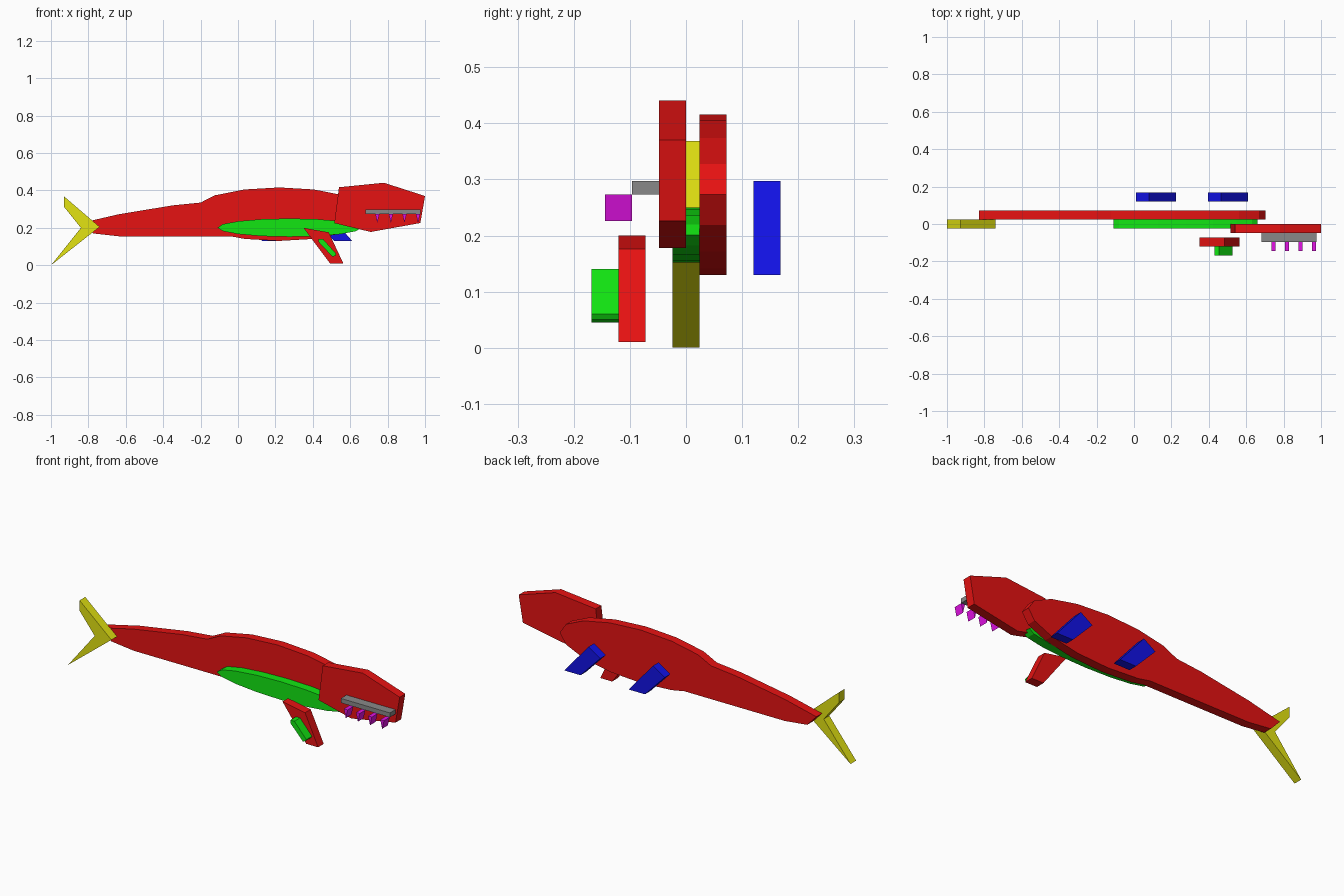
import bpy
import bmesh
import math

if "Cube" in bpy.data.objects:
    bpy.data.objects.remove(bpy.data.objects["Cube"])

T = 0.048  # common plate thickness


def material(name, rgb):
    m = bpy.data.materials.new(name)
    m.diffuse_color = (*rgb, 1.0)
    m.use_nodes = True
    m.node_tree.nodes["Principled BSDF"].inputs["Base Color"].default_value = m.diffuse_color
    return m


RED = material("red", (0.79, 0.006, 0.006))
GREEN = material("green", (0.006, 0.79, 0.006))
BLUE = material("blue", (0.006, 0.006, 0.79))
YELLOW = material("yellow", (0.77, 0.77, 0.006))
MAGENTA = material("magenta", (0.77, 0.006, 0.79))
GREY = material("grey", (0.25, 0.25, 0.25))


def plate(name, outline, y, mat, depth=T):
    """Extrude an (x, z) outline from y towards the back by depth."""
    bm = bmesh.new()
    face = bm.faces.new([bm.verts.new((x, y, z)) for x, z in outline])
    res = bmesh.ops.extrude_face_region(bm, geom=[face])
    verts = [g for g in res["geom"] if isinstance(g, bmesh.types.BMVert)]
    bmesh.ops.translate(bm, verts=verts, vec=(0, depth, 0))
    bmesh.ops.recalc_face_normals(bm, faces=bm.faces)
    mesh = bpy.data.meshes.new(name)
    bm.to_mesh(mesh)
    bm.free()
    mesh.materials.append(mat)
    obj = bpy.data.objects.new(name, mesh)
    bpy.context.collection.objects.link(obj)
    return obj


def ellipse(cx, cz, rx, rz, first=0, last=15):
    """Points of a 16-sided ellipse, from step first to step last."""
    return [(cx + rx * math.cos(i * math.pi / 8), cz + rz * math.sin(i * math.pi / 8))
            for i in range(first, last + 1)]


# Body: oval chest running into a tapered tail stock
chest = ellipse(0.22, 0.273, 0.484, 0.143, -5, 6)
stock = [(-0.2, 0.335), (-0.35, 0.32), (-0.64, 0.272), (-0.83, 0.228),
         (-0.775, 0.17), (-0.64, 0.155), (-0.04, 0.155)]
plate("body", chest + stock, 0.024, RED)

# Belly and forked tail fin
plate("belly", ellipse(0.275, 0.201, 0.385, 0.049), -0.024, GREEN)
plate("tail_fin", [(-0.74, 0.205), (-0.93, 0.368), (-0.93, 0.312),
                   (-0.84, 0.2), (-1.0, 0.0)], -0.024, YELLOW)

# Head, mouth bar and teeth
plate("head", [(0.515, 0.225), (0.54, 0.417), (0.78, 0.441), (1.0, 0.37),
               (0.975, 0.226), (0.71, 0.178)], -0.048, RED)
plate("mouth", [(0.682, 0.273), (0.975, 0.273), (0.975, 0.297), (0.682, 0.297)],
      -0.096, GREY)
for i in range(4):
    x = 0.745 + 0.0725 * i
    plate(f"tooth_{i + 1}", [(x - 0.011, 0.273), (x + 0.011, 0.273), (x, 0.226)],
          -0.144, MAGENTA)

# Front flipper with its stripe
plate("front_flipper", [(0.35, 0.2), (0.485, 0.176), (0.563, 0.01), (0.492, 0.01)],
      -0.120, RED)
plate("flipper_stripe", [(0.43, 0.14), (0.455, 0.14), (0.526, 0.06),
                         (0.52, 0.05), (0.505, 0.045), (0.43, 0.125)], -0.168, GREEN)

# Pair of rear flippers
for i, x in enumerate((0.01, 0.395)):
    plate(f"back_flipper_{i + 1}", [(x, 0.252), (x + 0.07, 0.297),
                                    (x + 0.215, 0.13), (x + 0.118, 0.13)], 0.120, BLUE)
